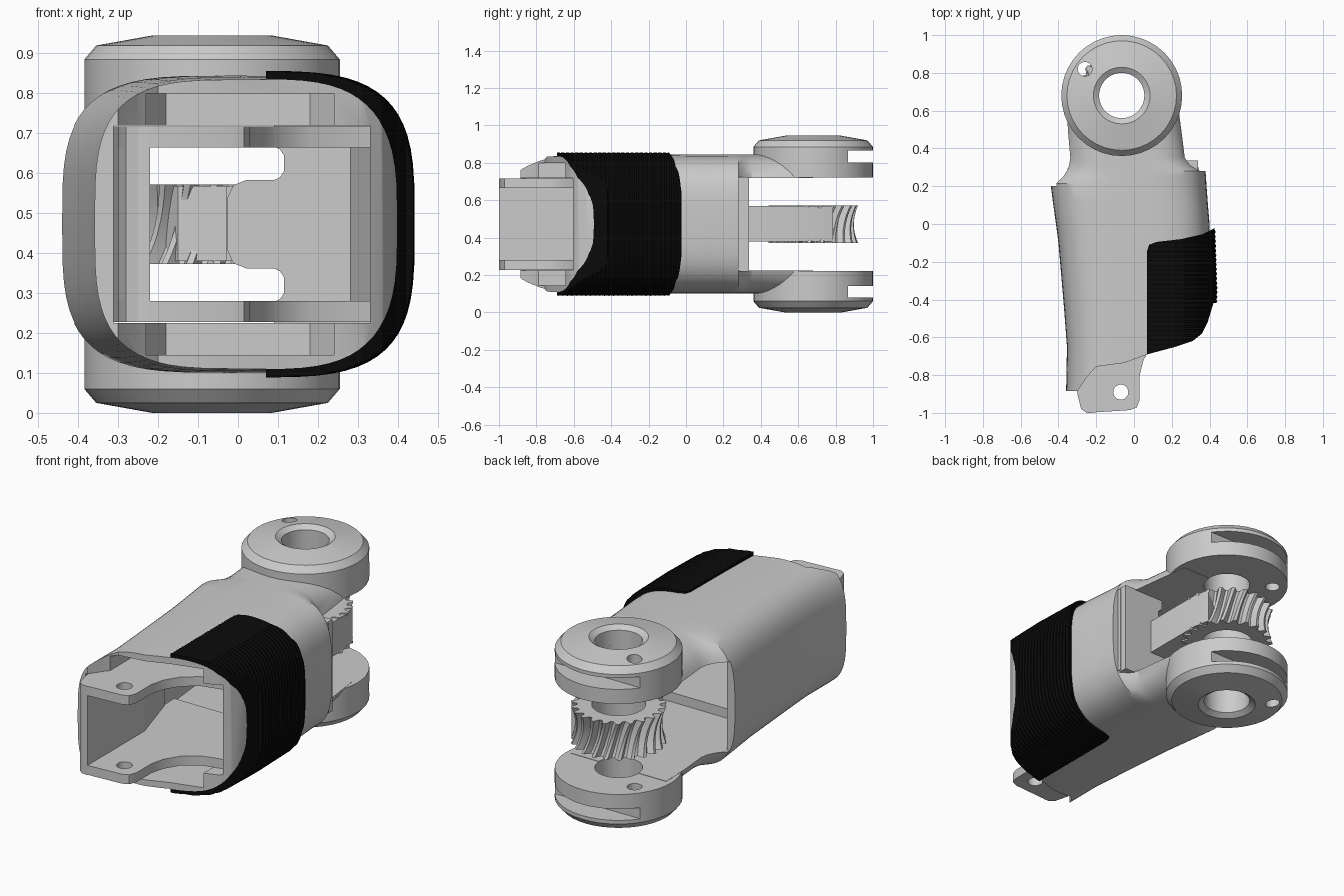
import bpy, bmesh, math
from mathutils import Vector

if "Cube" in bpy.data.objects:
    bpy.data.objects.remove(bpy.data.objects["Cube"])

ZC = 0.4725            # mirror plane height
HX, HY = -0.065, 0.68  # hinge axis


def finish(name, bm):
    bmesh.ops.recalc_face_normals(bm, faces=bm.faces)
    me = bpy.data.meshes.new(name)
    bm.to_mesh(me)
    bm.free()
    ob = bpy.data.objects.new(name, me)
    bpy.context.collection.objects.link(ob)
    return ob


def loft(name, rings, caps=True, closed=False):
    bm = bmesh.new()
    vs = [[bm.verts.new(p) for p in r] for r in rings]
    n = len(vs[0])
    pairs = list(zip(vs, vs[1:])) + ([(vs[-1], vs[0])] if closed else [])
    for a, b in pairs:
        for i in range(n):
            j = (i + 1) % n
            bm.faces.new((a[i], a[j], b[j], b[i]))
    if caps and not closed:
        bm.faces.new(vs[0])
        bm.faces.new(vs[-1])
    return finish(name, bm)


def prism(name, pts, lo, hi, axis='z'):
    f = (lambda p, h: (p[0], p[1], h)) if axis == 'z' else (lambda p, h: (p[0], h, p[1]))
    return loft(name, [[f(p, h) for p in pts] for h in (lo, hi)])


def box(name, x0, x1, y0, y1, z0, z1):
    return prism(name, [(x0, y0), (x1, y0), (x1, y1), (x0, y1)], z0, z1)


def circle(x, y, r, n=36):
    return [(x + r * math.cos(math.tau * i / n), y + r * math.sin(math.tau * i / n)) for i in range(n)]


def boolean(ob, cutter, op='DIFFERENCE', keep=False):
    m = ob.modifiers.new('cut', 'BOOLEAN')
    m.operation, m.object, m.solver = op, cutter, 'EXACT'
    bpy.context.view_layer.objects.active = ob
    bpy.ops.object.modifier_apply(modifier=m.name)
    if not keep:
        bpy.data.objects.remove(cutter)


def smooth(ob, angle=25):
    bpy.ops.object.select_all(action='DESELECT')
    ob.select_set(True)
    bpy.context.view_layer.objects.active = ob
    bpy.ops.object.shade_smooth_by_angle(angle=math.radians(angle))


def section(y, xl, xr, b, n=64, e=3.5):
    """Rounded-box ring in the xz plane."""
    cx, a, ring = (xl + xr) / 2, (xr - xl) / 2, []
    for i in range(n):
        c, s = math.cos(math.tau * i / n), math.sin(math.tau * i / n)
        ring.append((cx + a * math.copysign(abs(c) ** (2 / e), c), y,
                     ZC + b * math.copysign(abs(s) ** (2 / e), s)))
    return ring


# Outer body: lofted rounded-box sections (y, left, right, half height)
stations = [(-.92, -.36, .36, .358), (-.65, -.355, .385, .364), (-.45, -.37, .402, .368),
            (-.1, -.40, .402, .371), (.0, -.413, .40, .372), (.12, -.43, .39, .372),
            (.215, -.442, .383, .372), (.25, -.405, .381, .372), (.28, -.385, .378, .372),
            (.31, -.37, .325, .372), (.35, -.362, .294, .372), (.5, -.375, .275, .372),
            (.68, -.38, .25, .372)]
rings = [section(*s) for s in stations]
shell = loft('shell', rings)
solid = loft('body_helper', rings)
solid.hide_render = True

# Ribbed grip pad wrapped over the right side
FRONT = [(-.3, -.885), (-.25, -.81), (-.2, -.755), (-.05, -.735), (.07, -.69), (.22, -.65),
         (.31, -.62), (.36, -.58), (.39, -.52), (.42, -.42)]
pad_rings, N = [], 60
for i in range(N + 1):
    y = -.72 + .74 * i / N
    xr = .425 + .012 * (1 - min(1, abs(y + .35) / .35)) + (.006 if i % 2 else 0)
    xl = -.38
    pad_rings.append(section(y, xl, xr, .381 + (.003 if i % 2 else 0)))
pad = loft('grip_pad', pad_rings)
pad_outline = [(.07, -.69)] + FRONT[5:] + [(.6, -.38), (.6, .0), (.42, -.025), (.36, -.055),
               (.25, -.08), (.12, -.095), (.08, -.11), (.07, -.14)]
boolean(pad, prism('pad_cut', pad_outline, -.2, 1.2), 'INTERSECT')
boolean(pad, solid)
black = bpy.data.materials.new('black_rubber')
black.diffuse_color = (0.003, 0.003, 0.003, 1)
black.use_nodes = True
black.node_tree.nodes["Principled BSDF"].inputs["Base Color"].default_value = black.diffuse_color
pad.data.materials.clear()
pad.data.materials.append(black)

# Hollow the shell, open the rear, trim the slanted front
boolean(shell, prism('cavity_cut', [
    (-.7, .215), (-.39, .2), (-.36, -.1), (-.32, -.5), (-.305, -1.2), (.32, -1.2), (.335, -.3),
    (.34, .28), (.7, .28), (.7, 1.2), (-.7, 1.2)], .225, .72))
boolean(shell, prism('front_cut', [(-1, -.885)] + FRONT + [(.7, -.38), (.7, -1.5), (-1, -1.5)], -.2, 1.2))
for z0, z1 in ((.145, .24), (.705, .80)):
    boolean(shell, prism('pocket_cut', [(-.23, -1.2), (.24, -1.2), (.24, -.5), (.18, -.42),
                                        (-.18, -.42), (-.23, -.5)], z0, z1))
boolean(shell, prism('axle_cut', circle(HX, HY, .12), -.2, 1.2))
smooth(shell)

# Hinge lugs, mirrored about the middle height
profile = [(.12, .722), (.32, .722), (.32, .885), (.29, .92), (.15, .945), (.12, .925)]
for name, s in (('upper_lug', 1), ('lower_lug', -1)):
    zz = lambda z: ZC + s * (z - ZC)
    lug = loft(name, [[(x, y, zz(z)) for x, y in circle(HX, HY, r, 40)] for r, z in profile], closed=True)
    a, b = sorted((zz(.803), zz(.865)))
    boolean(lug, box('slot_cut', -.6, .5, .865, 1.2, a, b))
    boolean(lug, prism('pin_cut', circle(-.26, .82, .038, 20), -.2, 1.2))
    smooth(lug)

# Inner bracket: two flanges with pin holes and a side wall
flange_pts = [(-.3, -.9), (-.28, -.98), (-.25, -1), (-.02, -.985), (.015, -.97), (.03, -.93),
              (.03, -.80), (.05, -.72), (.10, -.64), (.18, -.58), (.34, -.54), (.34, -.1), (-.32, -.1)]
for name, z0, z1 in (('lower_flange', .228, .28), ('upper_flange', .665, .717)):
    fl = prism(name, flange_pts, z0, z1)
    boolean(fl, prism('hole_cut', circle(-.07, -.89, .04, 24), 0, 1))
    smooth(fl)
prism('bracket_left_wall', [(-.3, -.9), (-.28, -.98), (-.25, -1), (-.22, -1), (-.22, -.5),
                            (-.31, -.2), (-.33, -.2)], .228, .717)
prism('bracket_right_wall', [(.28, -.3), (.34, -.5), (.345, .3), (.28, .3)], .228, .717)

# Rear plate with a rounded tongue between two slots
half = [(.34, .725), (.09, .725), (.09, .667), (.105, .66), (.115, .645), (.115, .605), (.105, .59),
        (.09, .583), (.02, .583), (-.012, .57), (-.028, .535)]
prism('rear_plate', half + [(x, 2 * ZC - z) for x, z in reversed(half)], .265, .337, 'y')

# Concave toothed wheel with slanted teeth
TEETH, gear_rings = 22, []
for k in range(9):
    t = k / 4 - 1
    ring = []
    for i in range(TEETH * 4):
        tip = .24 - .022 * (1 - t * t)
        r = tip if i % 4 in (0, 1) else tip - .032
        ang = math.tau * i / (TEETH * 4) + .13 * t
        ring.append((HX + r * math.cos(ang), HY + r * math.sin(ang), ZC + .1 * t))
    gear_rings.append(ring)
gear = loft('toothed_wheel', gear_rings)
boolean(gear, prism('bore_cut', circle(HX, HY, .135), 0, 1))
smooth(gear)

# Arm joining the wheel to the rear plate
arm = prism('wheel_arm', [(-.03, .3), (.168, .3), (.168, .70), (.15, .785), (.08, .76), (-.1, .6),
                          (-.2, .56), (-.15, .47), (-.03, .43)], .38, .568)
boolean(arm, prism('bore_cut', circle(HX, HY, .135), 0, 1))
smooth(arm)
